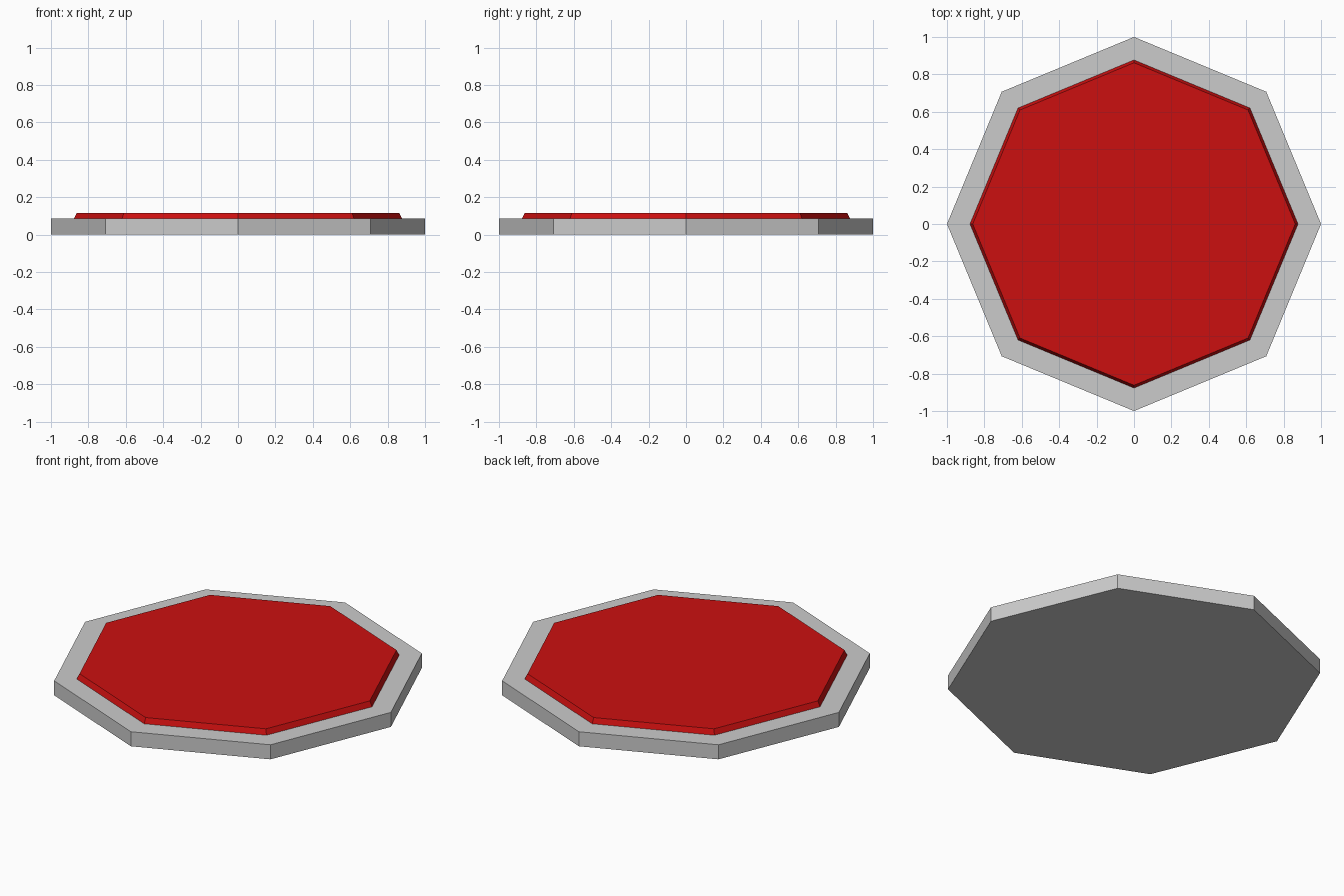
import bpy

if "Cube" in bpy.data.objects:
    bpy.data.objects.remove(bpy.data.objects["Cube"])


def octagon_slab(name, r_bottom, r_top, z0, z1):
    """Eight-sided slab with a corner on each axis."""
    bpy.ops.mesh.primitive_cone_add(vertices=8, radius1=r_bottom, radius2=r_top,
                                    depth=z1 - z0, location=(0, 0, (z0 + z1) / 2))
    obj = bpy.context.object
    obj.name = name
    return obj


# Grey plinth
octagon_slab("base_plate", 1.0, 1.0, 0.0, 0.086)

# Raised red panel with slightly sloped sides
panel = octagon_slab("raised_panel", 0.877, 0.862, 0.086, 0.117)
red = bpy.data.materials.new("red")
red.diffuse_color = (0.6, 0.005, 0.005, 1)
red.use_nodes = True
red.node_tree.nodes["Principled BSDF"].inputs["Base Color"].default_value = red.diffuse_color
panel.data.materials.append(red)
